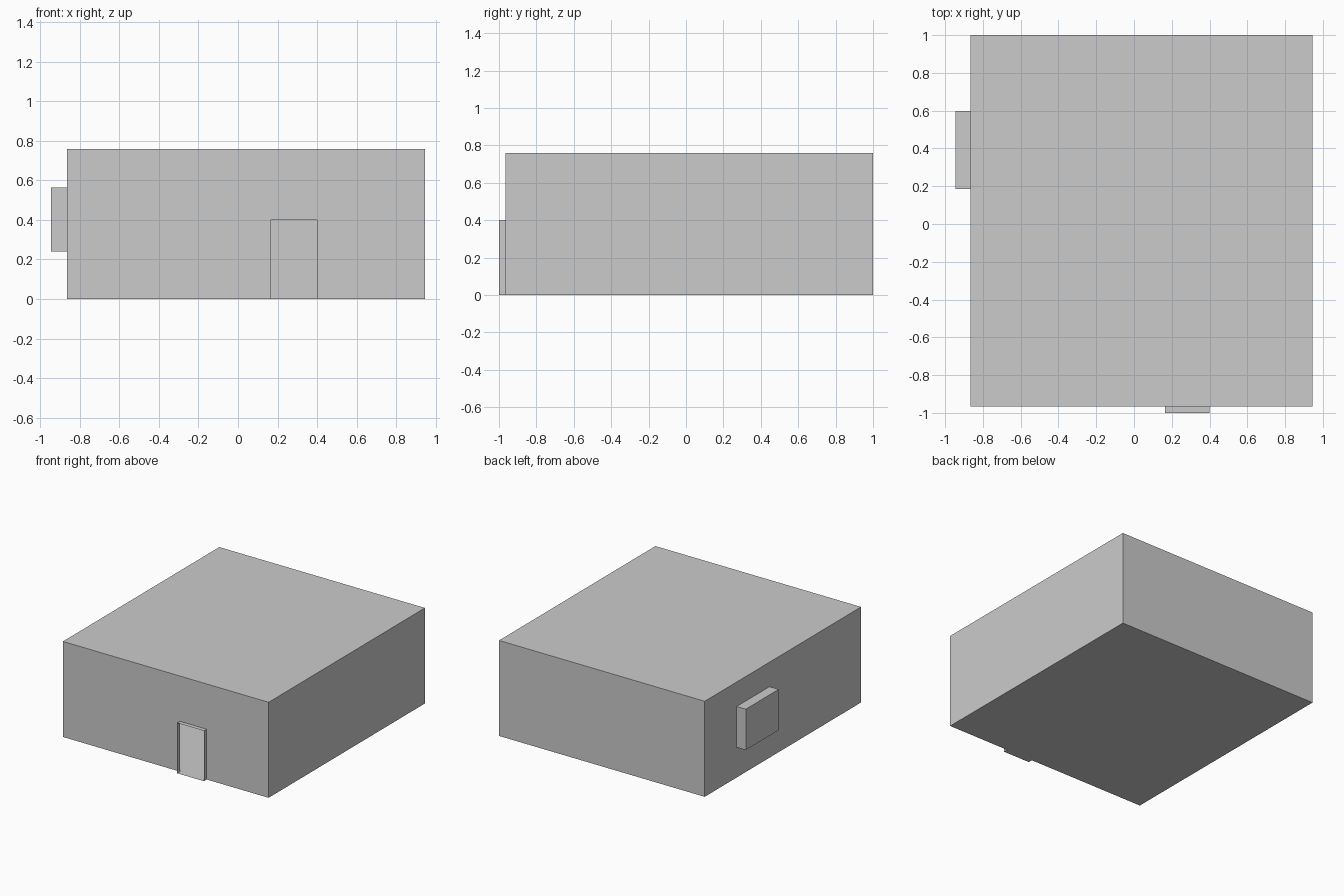
import bpy, bmesh

if "Cube" in bpy.data.objects:
    bpy.data.objects.remove(bpy.data.objects["Cube"])


def shell(name, lo, hi, open_sides=(), extra=()):
    """Axis-aligned thin box; open_sides are left out, extra polygons are added."""
    (x0, y0, z0), (x1, y1, z1) = lo, hi
    sides = {
        "front": [(x0, y0, z0), (x1, y0, z0), (x1, y0, z1), (x0, y0, z1)],
        "back": [(x1, y1, z0), (x0, y1, z0), (x0, y1, z1), (x1, y1, z1)],
        "left": [(x0, y1, z0), (x0, y0, z0), (x0, y0, z1), (x0, y1, z1)],
        "right": [(x1, y0, z0), (x1, y1, z0), (x1, y1, z1), (x1, y0, z1)],
        "bottom": [(x0, y1, z0), (x1, y1, z0), (x1, y0, z0), (x0, y0, z0)],
        "top": [(x0, y0, z1), (x1, y0, z1), (x1, y1, z1), (x0, y1, z1)],
    }
    bm = bmesh.new()
    polys = [p for side, p in sides.items() if side not in open_sides]
    for poly in polys + list(extra):
        bm.faces.new([bm.verts.new(v) for v in poly])
    bmesh.ops.remove_doubles(bm, verts=bm.verts, dist=1e-5)
    mesh = bpy.data.meshes.new(name)
    bm.to_mesh(mesh)
    bm.free()
    obj = bpy.data.objects.new(name, mesh)
    bpy.context.collection.objects.link(obj)
    return obj


X0, X1, Y0, Y1, H = -0.865, 0.945, -0.965, 1.0, 0.76
D0, D1, DH = 0.165, 0.40, 0.40

# Hollow building: front wall is one outline with the doorway notched out
outline = [(X0, 0), (D0, 0), (D0, DH), (D1, DH), (D1, 0), (X1, 0), (X1, H), (X0, H)]
shell("building", (X0, Y0, 0), (X1, Y1, H), ["front"],
      [[(x, Y0, z) for x, z in outline]])

# Door surround, open through to the room
shell("door_surround", (D0, -1.0, 0), (D1, Y0, DH), ["front", "back"])

# Box projecting from the left wall
shell("wall_box", (-0.945, 0.185, 0.24), (X0, 0.598, 0.565), ["right"])
